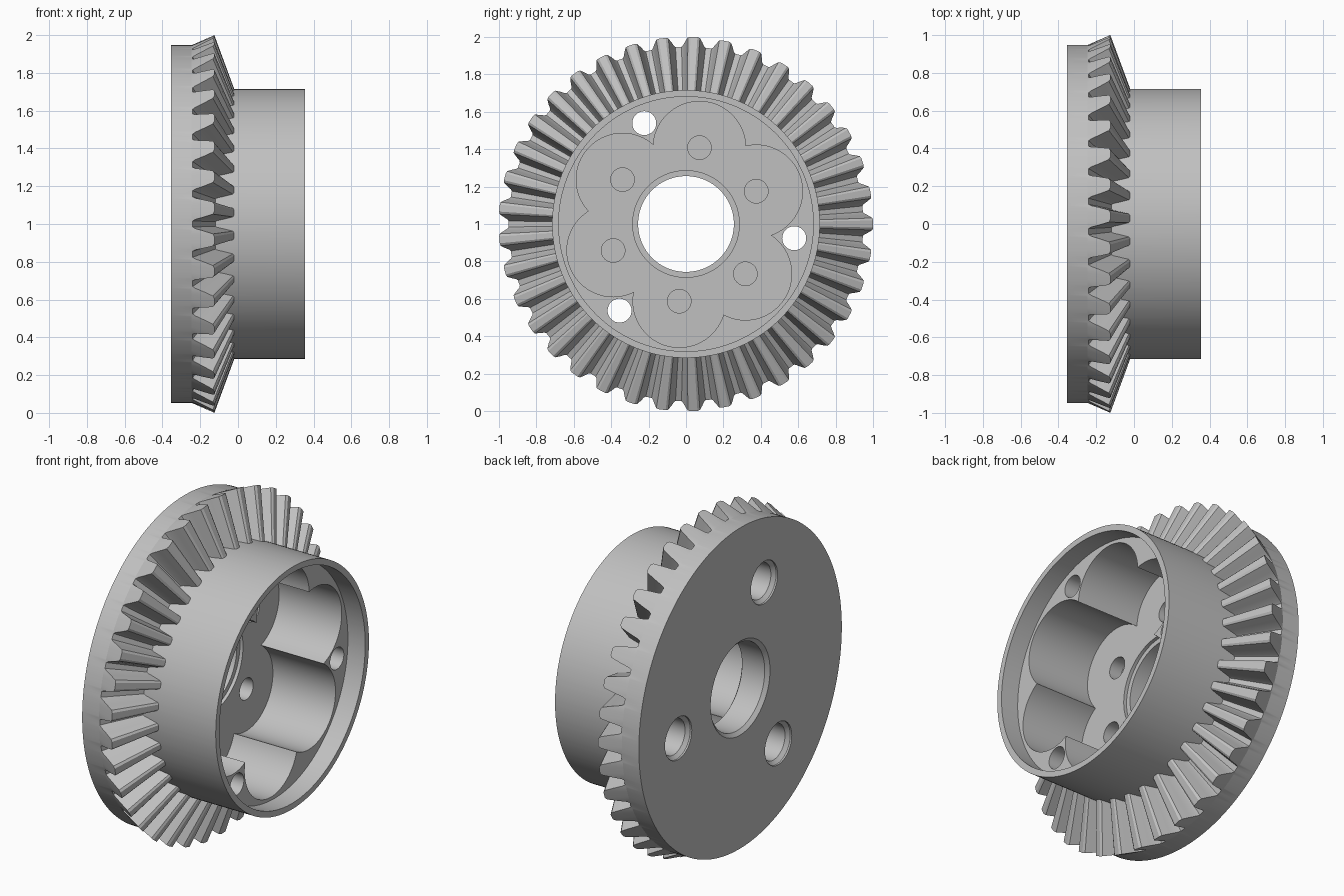
import bpy, bmesh, math
from mathutils import Vector

cube = bpy.data.objects.get("Cube")
if cube:
    bpy.data.objects.remove(cube, do_unlink=True)

steel = bpy.data.materials.new("grey steel")
steel.use_nodes = True
GREY = (0.53, 0.53, 0.53, 1)
steel.diffuse_color = GREY
steel.node_tree.nodes["Principled BSDF"].inputs["Base Color"].default_value = GREY

TEETH = 37
PITCH = math.tau / TEETH
FLOOR, LEDGE = -0.167, 0.242


def place(x, r, a, cy=0, cz=0):
    """Point at distance r and angle a around the gear's x axis."""
    return Vector((x, cy + r * math.cos(a), 1 + cz + r * math.sin(a)))


def solid(name, rings):
    """Closed solid bridged from a list of equal-length point rings."""
    bm = bmesh.new()
    rows = [[bm.verts.new(p) for p in ring] for ring in rings]
    n = len(rows[0])
    for low, high in zip(rows, rows[1:]):
        for i in range(n):
            j = (i + 1) % n
            bm.faces.new((low[i], low[j], high[j], high[i]))
    bm.faces.new(rows[0][::-1])
    bm.faces.new(rows[-1])
    bmesh.ops.recalc_face_normals(bm, faces=bm.faces)
    mesh = bpy.data.meshes.new(name)
    bm.to_mesh(mesh)
    bm.free()
    mesh.materials.append(steel)
    obj = bpy.data.objects.new(name, mesh)
    bpy.context.collection.objects.link(obj)
    return obj


def lathe(name, profile, radius=0, angle=0, n=48):
    """Turned cutter whose axis sits at a polar position on the gear face."""
    cy, cz = radius * math.cos(angle), radius * math.sin(angle)
    return solid(name, [[place(x, r, math.tau * i / n, cy, cz) for i in range(n)]
                        for x, r in profile])


# Tooth outline over one pitch: (fraction of pitch, height)
half = [(0.11, 1), (0.19, 0.93), (0.28, 0.5), (0.35, 0.12), (0.4, 0)]
tooth = [(-f, t) for f, t in reversed(half)] + half + [(0.5, 0)]
steps = [((k + f) * PITCH, t) for k in range(TEETH) for f, t in tooth]


def plain(x, r):
    return [place(x, r, a) for a, t in steps]


def toothed(x0, r0, x1, r1):
    return [place(x0 + (x1 - x0) * t, r0 + (r1 - r0) * t, a) for a, t in steps]


# Gear body: back disc, conical teeth, hub and recessed rim
gear = solid("bevel_gear", [
    plain(-0.355, 0.947),
    plain(-0.245, 0.947),
    toothed(-0.24, 0.947, -0.125, 1.0),
    toothed(-0.12, 0.715, -0.02, 0.715),
    plain(0.355, 0.715),
    plain(0.355, 0.68),
    plain(LEDGE, 0.68),
])

# Six-lobed pocket, lobes set in three pairs
LOBE_R, LOBE_POS = 0.247, 0.414
lobes = [math.radians(52.5 + 120 * k + s * 27.5) for k in range(3) for s in (-1, 1)]


def pocket_radius(a):
    reach = []
    for lobe in lobes:
        side = LOBE_POS * math.sin(a - lobe)
        if abs(side) < LOBE_R:
            reach.append(LOBE_POS * math.cos(a - lobe) + math.sqrt(LOBE_R ** 2 - side ** 2))
    return max(reach)


angles = [math.radians(1.25 * i) for i in range(288)]
cutters = [solid("pocket_cutter", [[place(x, pocket_radius(a), a) for a in angles]
                                   for x in (FLOOR, 0.5)])]

# Centre bore, chamfered at the back and stepped at the pocket floor
cutters.append(lathe("bore_cutter", [(-0.4, 0.277), (-0.355, 0.277), (-0.335, 0.256),
                                     (FLOOR - 0.02, 0.256), (FLOOR - 0.02, 0.285),
                                     (0, 0.285)], n=64))

# Blind holes in the pocket floor
for a in lobes:
    cutters.append(lathe("blind_hole_cutter", [(FLOOR - 0.08, 0.063), (0, 0.063)], LOBE_POS, a, 32))

# Screw holes, counterbored from the back to just short of the pocket floor
for k in range(3):
    cutters.append(lathe("screw_hole_cutter",
                         [(-0.4, 0.125), (-0.345, 0.125), (-0.325, 0.105), (-0.195, 0.105),
                          (-0.195, 0.064), (0.4, 0.064)],
                         0.583, math.radians(112.5 + 120 * k), 32))

# Cut everything, then drop the cutters
for cutter in cutters:
    mod = gear.modifiers.new(cutter.name, 'BOOLEAN')
    mod.operation = 'DIFFERENCE'
    mod.solver = 'EXACT'
    mod.object = cutter
bpy.context.view_layer.update()
graph = bpy.context.evaluated_depsgraph_get()
cut_mesh = bpy.data.meshes.new_from_object(gear.evaluated_get(graph))
gear.modifiers.clear()
gear.data = cut_mesh
for cutter in cutters:
    bpy.data.objects.remove(cutter, do_unlink=True)

bpy.ops.object.select_all(action='DESELECT')
gear.select_set(True)
bpy.context.view_layer.objects.active = gear
bpy.ops.object.shade_smooth_by_angle(angle=math.radians(20))
